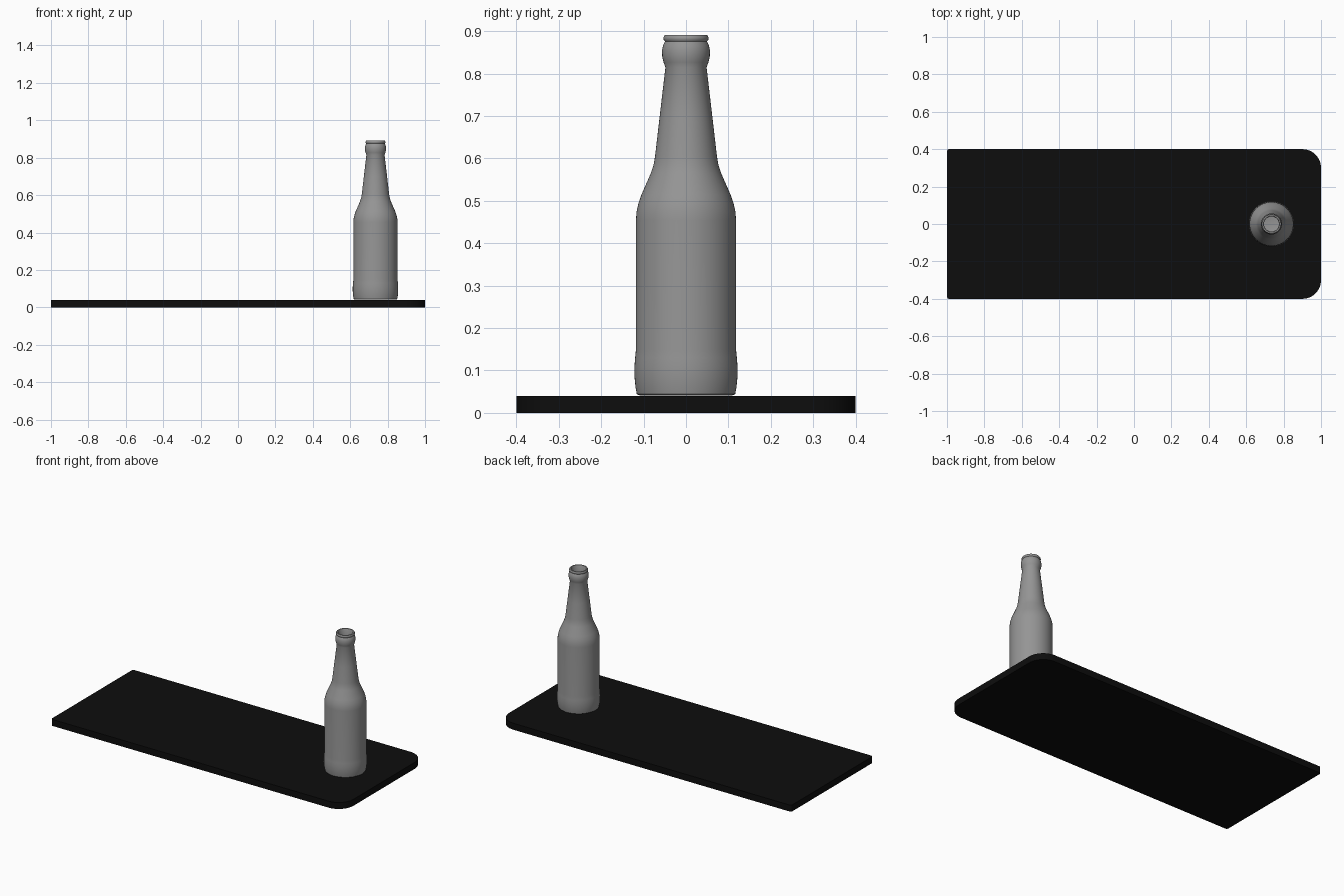
import bpy, bmesh, math

if "Cube" in bpy.data.objects:
    bpy.data.objects.remove(bpy.data.objects["Cube"])


def material(name, value):
    m = bpy.data.materials.new(name)
    m.diffuse_color = (value, value, value, 1)
    m.use_nodes = True
    m.node_tree.nodes["Principled BSDF"].inputs["Base Color"].default_value = m.diffuse_color
    return m


def make_object(name, bm, mat, angle):
    bmesh.ops.recalc_face_normals(bm, faces=bm.faces)
    me = bpy.data.meshes.new(name)
    bm.to_mesh(me)
    bm.free()
    ob = bpy.data.objects.new(name, me)
    bpy.context.collection.objects.link(ob)
    me.materials.append(mat)
    bpy.ops.object.select_all(action='DESELECT')
    bpy.context.view_layer.objects.active = ob
    ob.select_set(True)
    bpy.ops.object.shade_smooth_by_angle(angle=math.radians(angle))
    return ob


black = material("black board", 0.004)
grey = material("grey glass", 0.3)

# Board: large rounded corners on the right, tiny ones on the left
bm = bmesh.new()
outline = []
for sx, sy, start, r in ((1, 1, 0, 0.1), (-1, 1, 90, 0.012),
                         (-1, -1, 180, 0.012), (1, -1, 270, 0.1)):
    for i in range(13):
        a = math.radians(start + 90 * i / 12)
        outline.append(bm.verts.new((sx * (1 - r) + r * math.cos(a),
                                     sy * (0.4 - r) + r * math.sin(a), 0)))
face = bm.faces.new(outline)
ext = bmesh.ops.extrude_face_region(bm, geom=[face])
bmesh.ops.translate(bm, vec=(0, 0, 0.04),
                    verts=[v for v in ext["geom"] if isinstance(v, bmesh.types.BMVert)])
make_object("board", bm, black, 30)

# Bottle: lathed outer wall, lip and inner wall
profile = [(0, 0.045), (0.108, 0.041), (0.116, 0.044), (0.119, 0.06), (0.1215, 0.085),
           (0.1215, 0.11), (0.120, 0.13), (0.118, 0.15), (0.118, 0.455), (0.1165, 0.475),
           (0.112, 0.495), (0.105, 0.515), (0.083, 0.565), (0.0765, 0.585), (0.073, 0.605),
           (0.062, 0.70), (0.0485, 0.815), (0.053, 0.827), (0.056, 0.84), (0.0565, 0.855),
           (0.054, 0.867), (0.0495, 0.876), (0.053, 0.88), (0.053, 0.886), (0.050, 0.891),
           (0.043, 0.891), (0.040, 0.886), (0.040, 0.815), (0.065, 0.605), (0.104, 0.49),
           (0.110, 0.455), (0.110, 0.06), (0.100, 0.052), (0, 0.052)]
bm = bmesh.new()
vs = [bm.verts.new((r, 0, z)) for r, z in profile]
es = [bm.edges.new(p) for p in zip(vs, vs[1:])]
bmesh.ops.spin(bm, geom=vs + es, cent=(0, 0, 0), axis=(0, 0, 1),
               angle=math.tau, steps=64, use_duplicate=False)
bmesh.ops.remove_doubles(bm, verts=bm.verts, dist=0.0001)
bottle = make_object("bottle", bm, grey, 50)
bottle.location.x = 0.735
